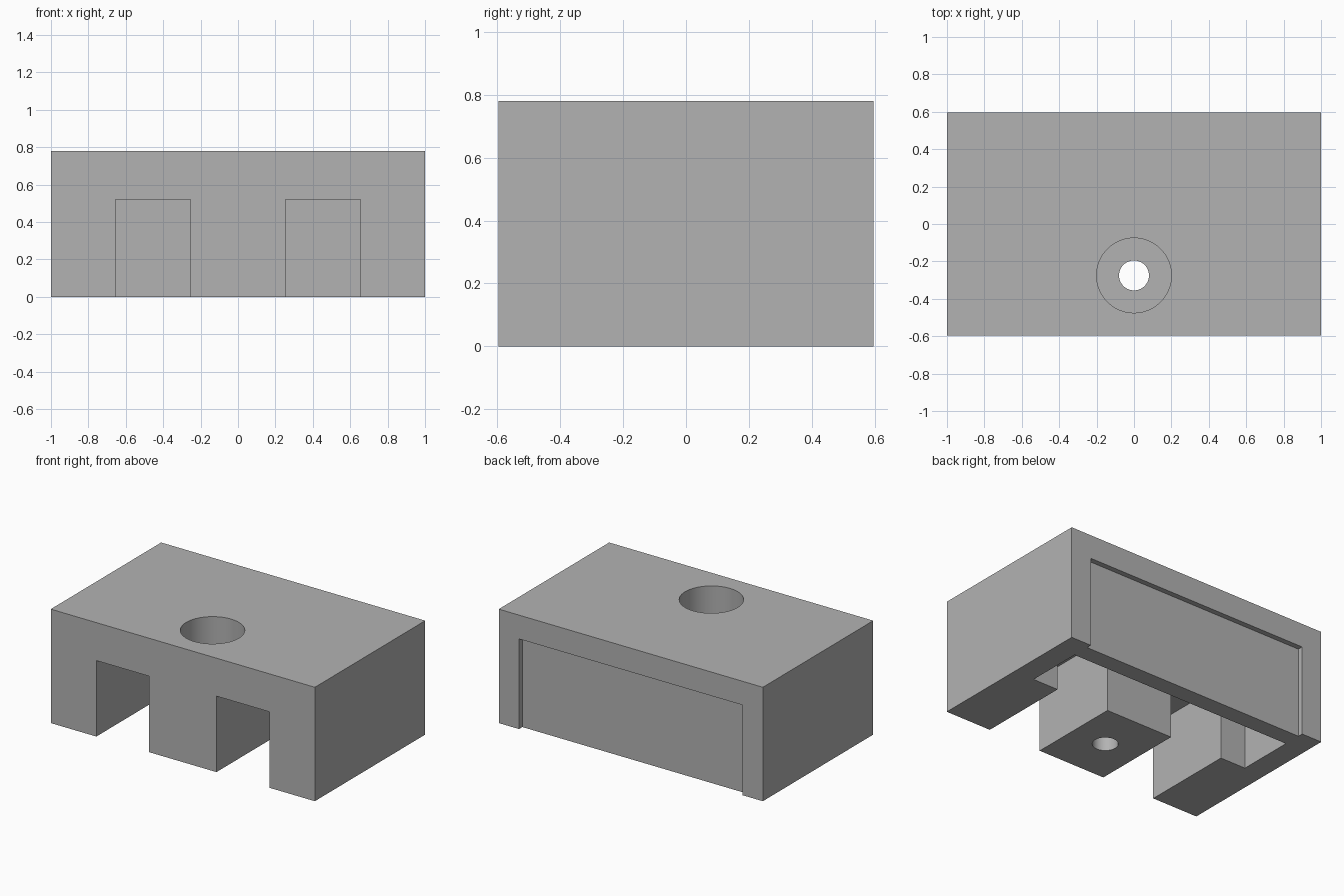
import bpy

if "Cube" in bpy.data.objects:
    bpy.data.objects.remove(bpy.data.objects["Cube"], do_unlink=True)

HALF_X, HALF_Y, HEIGHT = 1.0, 0.597, 0.78
OVER = 0.1  # how far cutters overshoot the outer faces

grey = bpy.data.materials.new("plain grey")
grey.use_nodes = True
colour = (0.45, 0.45, 0.45, 1)
grey.diffuse_color = colour
grey.node_tree.nodes["Principled BSDF"].inputs["Base Color"].default_value = colour


def box(name, low, high):
    centre = [(a + b) / 2 for a, b in zip(low, high)]
    bpy.ops.mesh.primitive_cube_add(size=1, location=centre)
    ob = bpy.context.object
    ob.name = name
    ob.scale = [b - a for a, b in zip(low, high)]
    bpy.ops.object.transform_apply(location=True, rotation=False, scale=True)
    ob.data.materials.append(grey)
    return ob


def rod(name, radius, low, high):
    bpy.ops.mesh.primitive_cylinder_add(
        vertices=64, radius=radius, depth=high - low,
        location=(0, -0.275, (low + high) / 2))
    ob = bpy.context.object
    ob.name = name
    ob.data.materials.append(grey)
    return ob


# Solid block
block = box("mounting_block", (-HALF_X, -HALF_Y, 0), (HALF_X, HALF_Y, HEIGHT))

cutters = []
# Two front slots, open at the front and underneath
for side, name in ((1, "left_slot"), (-1, "right_slot")):
    a, b = sorted((side * 0.255, side * 0.655))
    cutters.append(box(name, (a, -HALF_Y - OVER, -OVER), (b, 0.1, 0.52)))

# Wide cavity behind the legs, open underneath
cutters.append(box("rear_cavity", (-0.847, 0.05, -OVER), (0.847, 0.442, 0.617)))

# Shallow recess in the back face
cutters.append(box("back_recess", (-0.847, HALF_Y - 0.036, -OVER),
                   (0.847, HALF_Y + OVER, 0.617)))

# Counterbored screw hole through the centre leg
cutters.append(rod("counterbore", 0.2, 0.38, HEIGHT + OVER))
cutters.append(rod("screw_hole", 0.08, -OVER, 0.5))

bpy.ops.object.select_all(action="DESELECT")
bpy.context.view_layer.objects.active = block
block.select_set(True)
for cutter in cutters:
    cutter.hide_render = True
    mod = block.modifiers.new(cutter.name, "BOOLEAN")
    mod.operation = "DIFFERENCE"
    mod.solver = "EXACT"
    mod.object = cutter
    bpy.ops.object.modifier_apply(modifier=mod.name)
for cutter in cutters:
    bpy.data.objects.remove(cutter, do_unlink=True)

# Smooth bore walls, crisp edges
bpy.ops.object.shade_smooth_by_angle()
